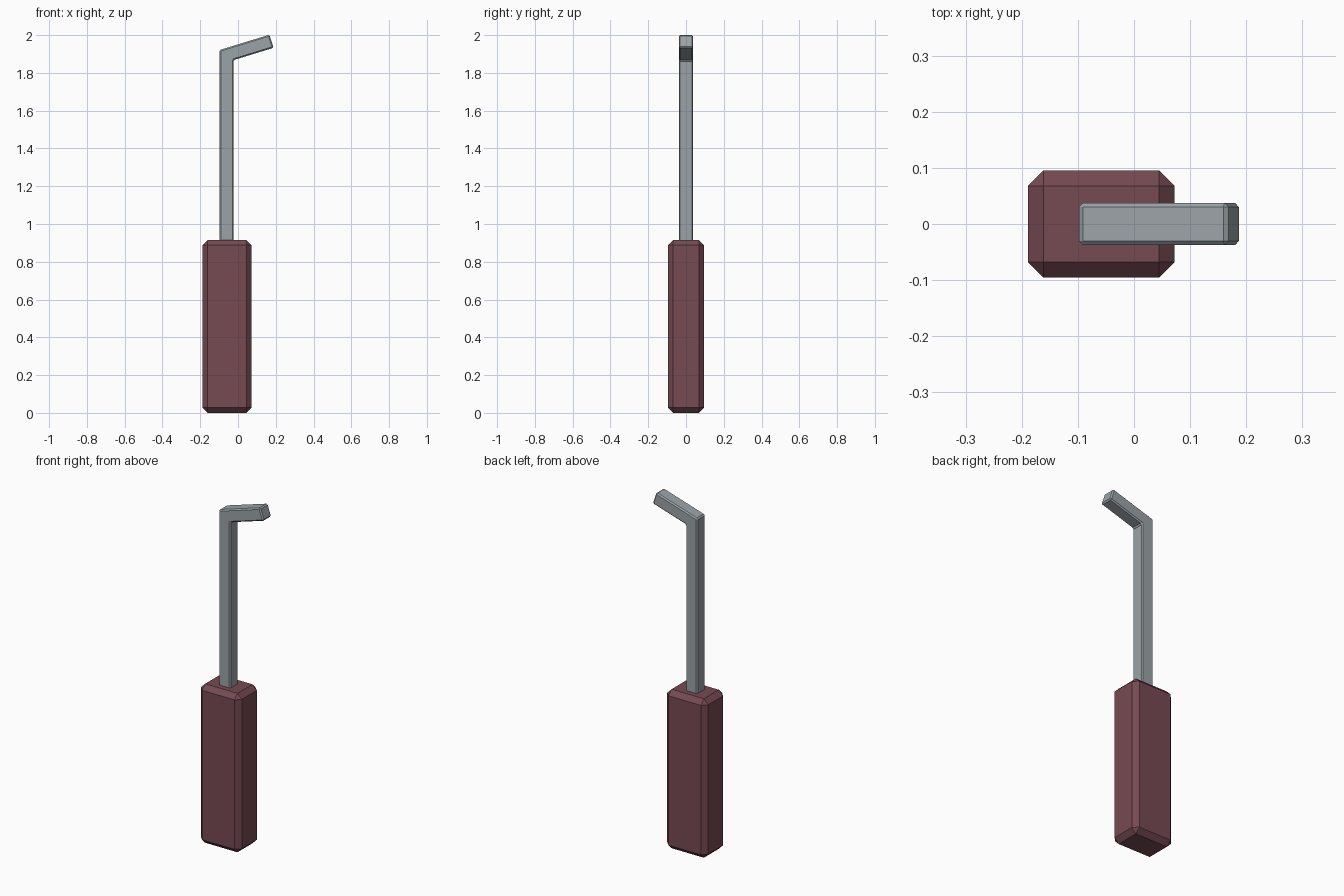
import bpy, bmesh

if "Cube" in bpy.data.objects:
    bpy.data.objects.remove(bpy.data.objects["Cube"])


def material(name, rgb):
    m = bpy.data.materials.new(name)
    m.diffuse_color = (*rgb, 1.0)
    m.use_nodes = True
    m.node_tree.nodes["Principled BSDF"].inputs["Base Color"].default_value = m.diffuse_color
    return m


def chamfered_extrusion(name, profile, half_depth, chamfer, mat):
    """Extrude an x-z profile along y and cut a flat chamfer on every edge."""
    bm = bmesh.new()
    face = bm.faces.new([bm.verts.new((x, -half_depth, z)) for x, z in profile])
    ext = bmesh.ops.extrude_face_region(bm, geom=[face])
    verts = [g for g in ext["geom"] if isinstance(g, bmesh.types.BMVert)]
    bmesh.ops.translate(bm, verts=verts, vec=(0, 2 * half_depth, 0))
    bmesh.ops.recalc_face_normals(bm, faces=bm.faces)
    bmesh.ops.bevel(bm, geom=bm.edges[:], offset=chamfer, offset_type='OFFSET',
                    segments=1, profile=0.5, affect='EDGES')
    bmesh.ops.recalc_face_normals(bm, faces=bm.faces)
    mesh = bpy.data.meshes.new(name)
    bm.to_mesh(mesh)
    bm.free()
    mesh.materials.append(mat)
    obj = bpy.data.objects.new(name, mesh)
    bpy.context.collection.objects.link(obj)
    return obj


maroon = material("dull_maroon", (0.18, 0.068, 0.085))
steel = material("grey_steel", (0.33, 0.37, 0.39))

# Chunky grip
chamfered_extrusion("handle",
                    [(-0.189, 0), (0.072, 0), (0.072, 0.915), (-0.189, 0.915)],
                    0.0955, 0.0275, maroon)

# Square rod, mitred at the bend into a short rising hook
chamfered_extrusion("bent_shaft",
                    [(-0.098, 0.86), (-0.023, 0.86), (-0.023, 1.868),
                     (0.189, 1.933), (0.166, 2.002), (-0.098, 1.921)],
                    0.0375, 0.007, steel)
